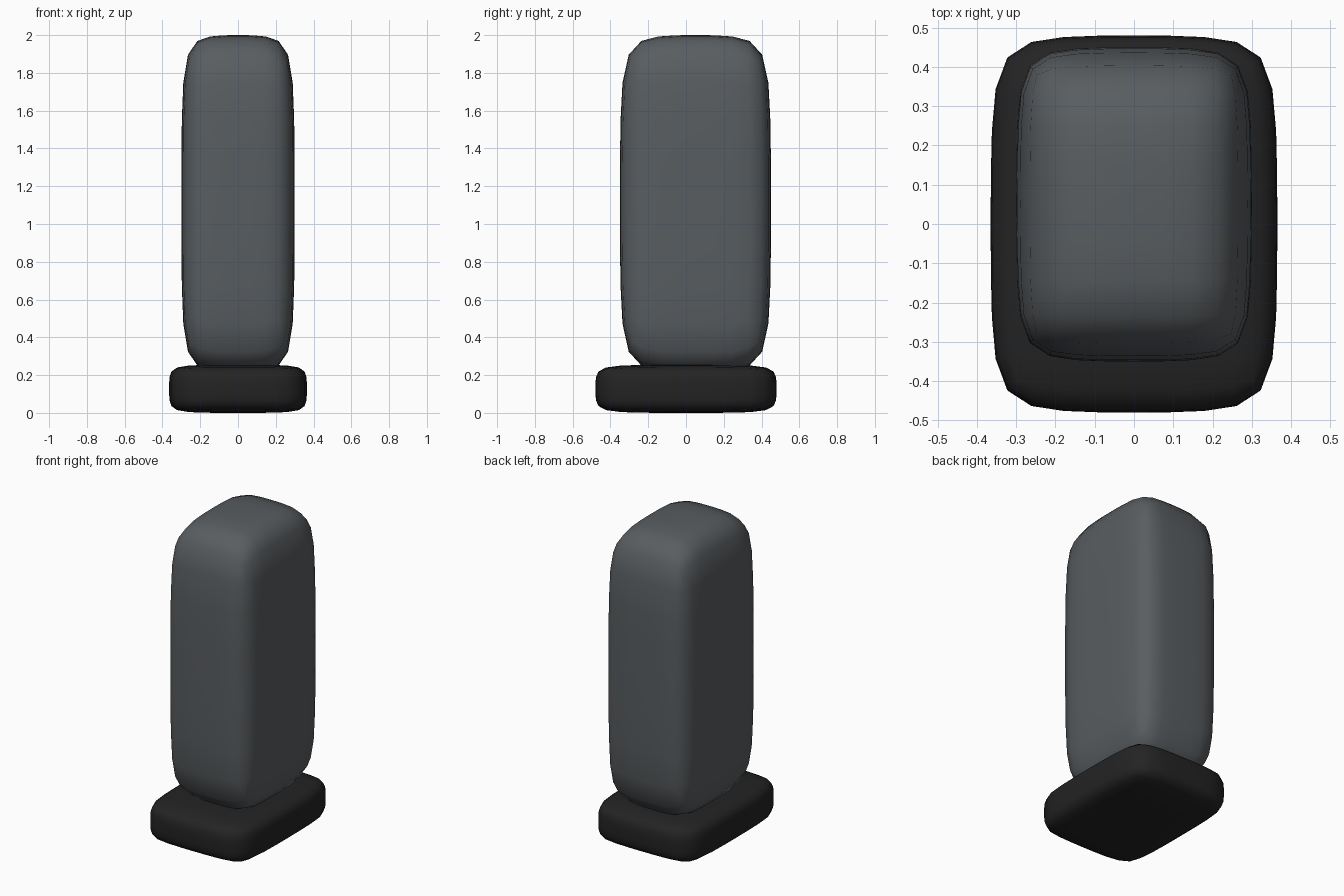
import bpy

cube = bpy.data.objects.get("Cube")
if cube:
    bpy.data.objects.remove(cube, do_unlink=True)


def make_material(name, rgb):
    mat = bpy.data.materials.new(name)
    mat.use_nodes = True
    colour = (*rgb, 1.0)
    mat.diffuse_color = colour
    mat.node_tree.nodes["Principled BSDF"].inputs["Base Color"].default_value = colour
    return mat


def soft_box(name, low, high, mat, crease=0.4):
    """A box rounded by subdivision, its corners held by partly creased edges."""
    bpy.ops.mesh.primitive_cube_add(size=1)
    obj = bpy.context.object
    obj.name = obj.data.name = name
    mesh = obj.data
    for v in mesh.vertices:
        v.co = [h if c > 0 else l for c, l, h in zip(v.co, low, high)]
    creases = mesh.attributes.new("crease_edge", 'FLOAT', 'EDGE')
    for item in creases.data:
        item.value = crease
    mesh.materials.append(mat)
    mesh.shade_smooth()
    sub = obj.modifiers.new("rounding", 'SUBSURF')
    sub.levels = sub.render_levels = 3
    return obj


grey = make_material("slate grey", (0.10, 0.11, 0.118))
black = make_material("soft black", (0.017, 0.017, 0.017))

# Flat foot at the bottom
soft_box("base", (-0.365, -0.48, 0.0), (0.365, 0.48, 0.255), black)

# Tall upright block, set towards the back and sunk slightly into the base
soft_box("body", (-0.30, -0.35, 0.22), (0.30, 0.45, 2.0), grey)
